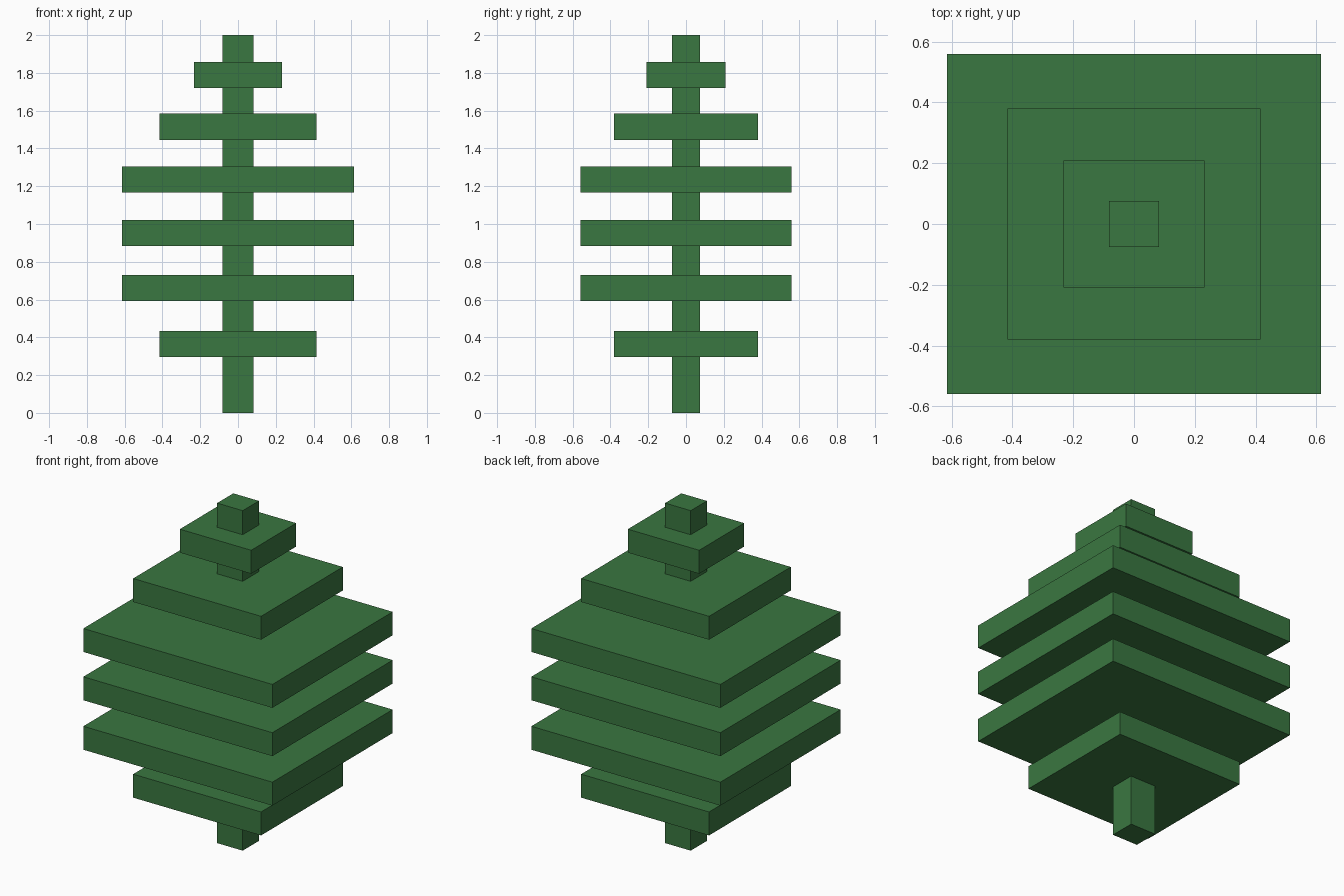
import bpy

if "Cube" in bpy.data.objects:
    bpy.data.objects.remove(bpy.data.objects["Cube"])

green = bpy.data.materials.new("green")
green.diffuse_color = (0.042, 0.184, 0.052, 1.0)
green.use_nodes = True
green.node_tree.nodes["Principled BSDF"].inputs["Base Color"].default_value = green.diffuse_color


def box(name, half_x, half_y, z0, z1):
    bpy.ops.mesh.primitive_cube_add(size=1, location=(0, 0, (z0 + z1) / 2))
    ob = bpy.context.object
    ob.name = name
    ob.scale = (2 * half_x, 2 * half_y, z1 - z0)
    bpy.ops.object.transform_apply(location=False, rotation=False, scale=True)
    ob.data.materials.append(green)
    return ob


# Central post running the full height
box("trunk", 0.083, 0.075, 0.0, 2.0)

# Stacked foliage slabs: half width, half depth, bottom height
SMALL, MEDIUM, LARGE = (0.232, 0.209), (0.416, 0.38), (0.615, 0.559)
THICKNESS = 0.138
tiers = [(MEDIUM, 0.295), (LARGE, 0.592), (LARGE, 0.883),
         (LARGE, 1.167), (MEDIUM, 1.446), (SMALL, 1.72)]
for i, ((hx, hy), z) in enumerate(tiers, 1):
    box(f"foliage_tier_{i}", hx, hy, z, z + THICKNESS)
